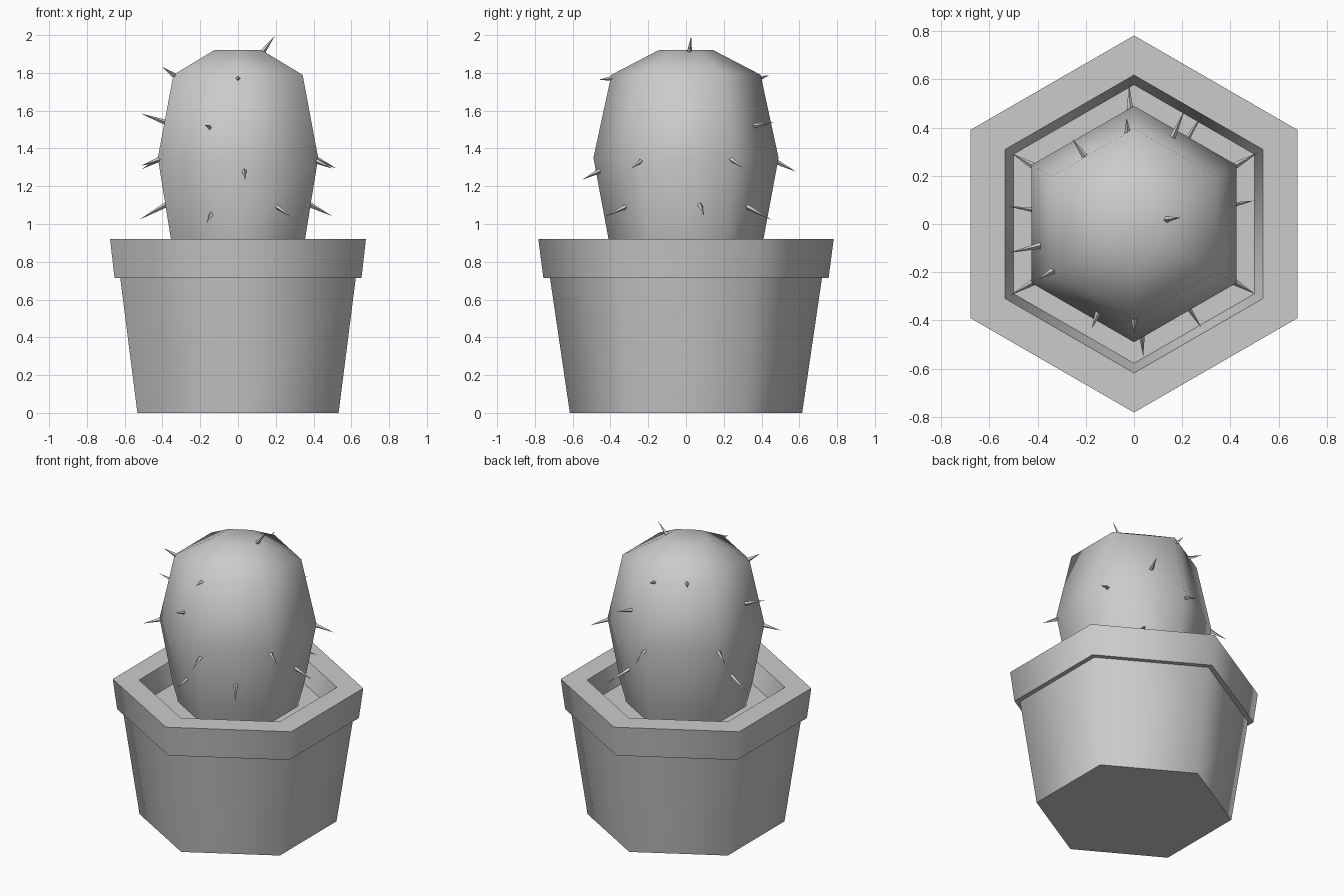
import bpy
import math
from mathutils import Vector

cube = bpy.data.objects.get("Cube")
if cube:
    bpy.data.objects.remove(cube, do_unlink=True)

grey = bpy.data.materials.new("plain grey")
grey.use_nodes = True
colour = (0.6, 0.6, 0.6, 1)
grey.diffuse_color = colour
grey.node_tree.nodes["Principled BSDF"].inputs["Base Color"].default_value = colour


def make(name, verts, faces, angle):
    mesh = bpy.data.meshes.new(name)
    mesh.from_pydata(verts, [], faces)
    mesh.materials.append(grey)
    obj = bpy.data.objects.new(name, mesh)
    bpy.context.collection.objects.link(obj)
    bpy.ops.object.select_all(action="DESELECT")
    obj.select_set(True)
    bpy.context.view_layer.objects.active = obj
    if angle:
        bpy.ops.object.shade_smooth_by_angle(angle=math.radians(angle))
    return obj


def hex_lathe(name, profile, angle):
    """Six-sided stack of rings (radius, height), capped at both ends."""
    verts, faces = [], []
    for radius, z in profile:
        for i in range(6):
            a = math.radians(30 + 60 * i)
            verts.append((radius * math.cos(a), radius * math.sin(a), z))
    for r in range(len(profile) - 1):
        for i in range(6):
            j = (i + 1) % 6
            faces.append((r * 6 + i, r * 6 + j, r * 6 + 6 + j, r * 6 + 6 + i))
    last = len(verts) - 6
    faces.append(tuple(range(5, -1, -1)))
    faces.append(tuple(range(last, last + 6)))
    return make(name, verts, faces, angle)


# Pot with overhanging rim, inner wall and soil floor
hex_lathe("pot", [(0.615, 0), (0.72, 0.715), (0.755, 0.715), (0.782, 0.92),
                  (0.618, 0.92), (0.578, 0.78)], 65)

# Cactus body, widest in the middle
body = [(0.37, 0.77), (0.41, 0.92), (0.49, 1.35), (0.395, 1.79), (0.145, 1.92)]
hex_lathe("cactus_body", body, 75)


def surface_point(degrees, z):
    """Point on the six-sided cactus body at a given bearing and height."""
    for (r0, z0), (r1, z1) in zip(body, body[1:]):
        if z0 <= z <= z1:
            radius = r0 + (r1 - r0) * (z - z0) / (z1 - z0)
    off = math.radians((degrees - 30) % 60 - 30)
    radius *= math.cos(math.radians(30)) / math.cos(off)
    a = math.radians(degrees)
    return Vector((radius * math.cos(a), radius * math.sin(a), z))


def spine(name, degrees, z, length, rise):
    """Thin four-sided thorn pointing out of the body."""
    a = math.radians(degrees)
    base = surface_point(degrees, z)
    out = Vector((math.cos(a), math.sin(a), rise)).normalized()
    side = Vector((-math.sin(a), math.cos(a), 0))
    up = out.cross(side)
    root = base - out * 0.015
    ring = [root + d * 0.015 for d in (side, up, -side, -up)]
    faces = [(i, (i + 1) % 4, 4) for i in range(4)] + [(3, 2, 1, 0)]
    make(name, ring + [base + out * length], faces, 0)


# Spines in tiers: bearing, height, length, rise
tiers = {
    "crown": [(8, 1.915, 0.1, 1.3)],
    "top": [(210, 1.79, 0.08, 0.6), (126, 1.77, 0.09, 0.1),
            (270, 1.77, 0.06, -0.1), (94, 1.77, 0.06, 0.3)],
    "upper": [(193, 1.54, 0.14, 0.35), (248, 1.51, 0.07, 0.2),
              (66, 1.52, 0.12, 0.15)],
    "middle": [(150, 1.34, 0.11, -0.5), (210, 1.34, 0.11, -0.3),
               (30, 1.34, 0.12, -0.4), (330, 1.33, 0.1, -0.4),
               (274, 1.28, 0.1, -0.5), (92, 1.33, 0.12, -0.5)],
    "lower": [(172, 1.1, 0.16, -0.55), (248, 1.05, 0.08, -0.7),
              (303, 1.09, 0.14, -0.4), (11, 1.1, 0.13, -0.5),
              (58, 1.09, 0.17, -0.45)],
}
for tier, spots in tiers.items():
    for n, spot in enumerate(spots):
        spine(f"{tier}_spine_{n + 1}", *spot)
